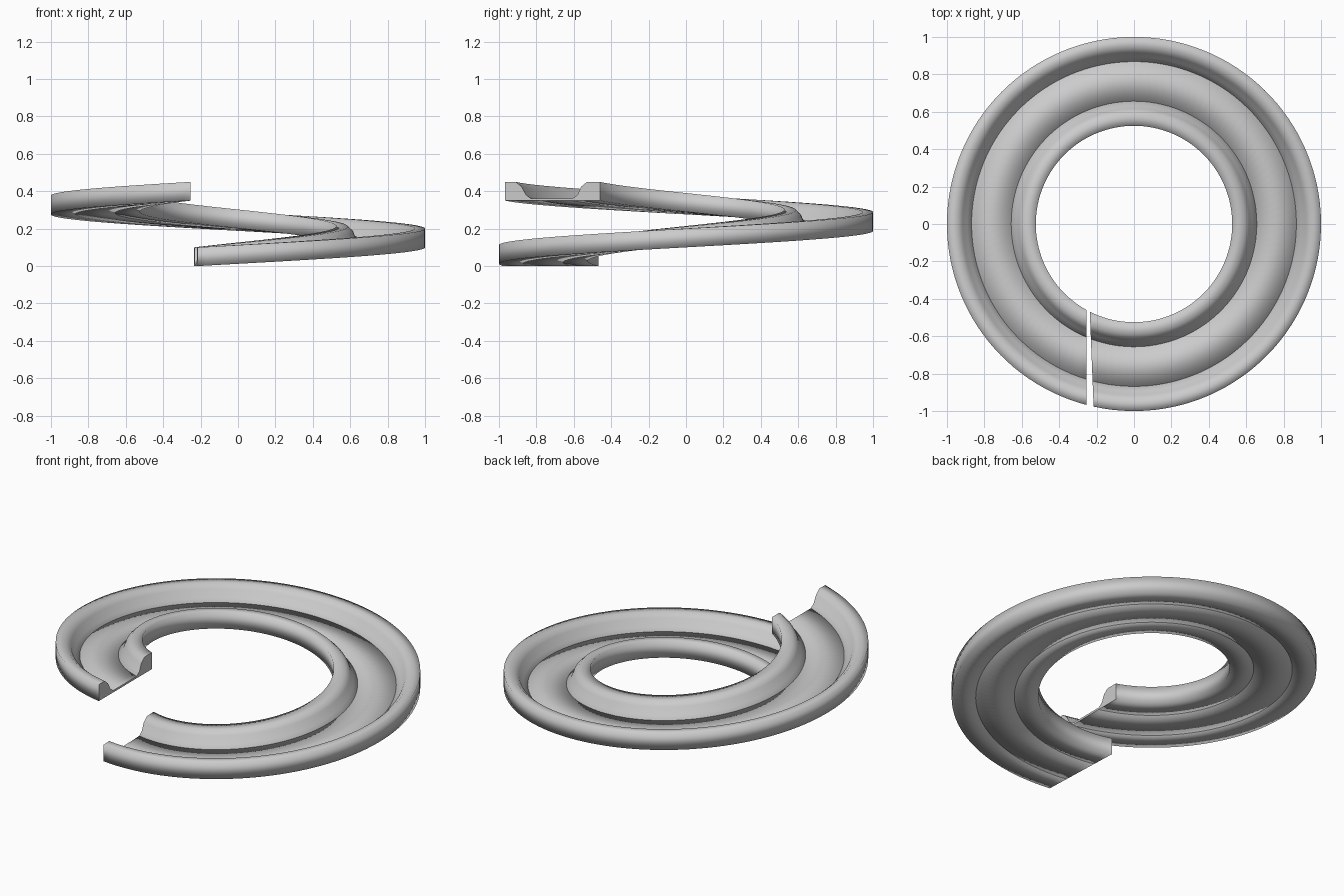
import bpy, bmesh
from math import radians
from mathutils import Matrix, Vector

cube = bpy.data.objects.get("Cube")
if cube:
    bpy.data.objects.remove(cube)

grey = bpy.data.materials.new("plain grey")
grey.use_nodes = True
colour = (0.6, 0.6, 0.6, 1)
grey.diffuse_color = colour
grey.node_tree.nodes["Principled BSDF"].inputs["Base Color"].default_value = colour

STEPS = 128       # slices along the turn
SWEEP = 357.7     # degrees turned
RISE = 0.35       # height gained
OFFSET = -0.255   # section plane lies beside the axis


def screw_sweep(name, section):
    """Sweep a (distance, height) section up one turn of a helix and cap it."""
    bm = bmesh.new()
    rings = []
    for i in range(STEPS + 1):
        t = i / STEPS
        turn = Matrix.Rotation(radians(SWEEP * (t - 1)), 3, 'Z')
        rings.append([bm.verts.new(turn @ Vector((OFFSET, -d, h + RISE * t)))
                      for d, h in section])
    n = len(section)
    for a, b in zip(rings, rings[1:]):
        for j in range(n):
            k = (j + 1) % n
            bm.faces.new((a[j], a[k], b[k], b[j])).smooth = True
    for ring in (rings[0], rings[-1]):
        cap = bm.faces.new(ring)
        for edge in cap.edges:
            edge.smooth = False
    bmesh.ops.recalc_face_normals(bm, faces=bm.faces)
    mesh = bpy.data.meshes.new(name)
    bm.to_mesh(mesh)
    bm.free()
    mesh.materials.append(grey)
    obj = bpy.data.objects.new(name, mesh)
    bpy.context.collection.objects.link(obj)


# Raised rims with sloping inner flanks
screw_sweep("outer_rim", [(0.967, 0), (0.967, 0.1), (0.91, 0.1), (0.88, 0.075),
                          (0.855, 0.03), (0.83, 0.012), (0.83, 0)])
screw_sweep("inner_rim", [(0.459, 0), (0.459, 0.1), (0.53, 0.1), (0.56, 0.075),
                          (0.58, 0.03), (0.605, 0.012), (0.605, 0)])
# Thin channel floor joining the rims
screw_sweep("channel_floor", [(0.83, 0), (0.83, 0.012), (0.605, 0.012), (0.605, 0)])
